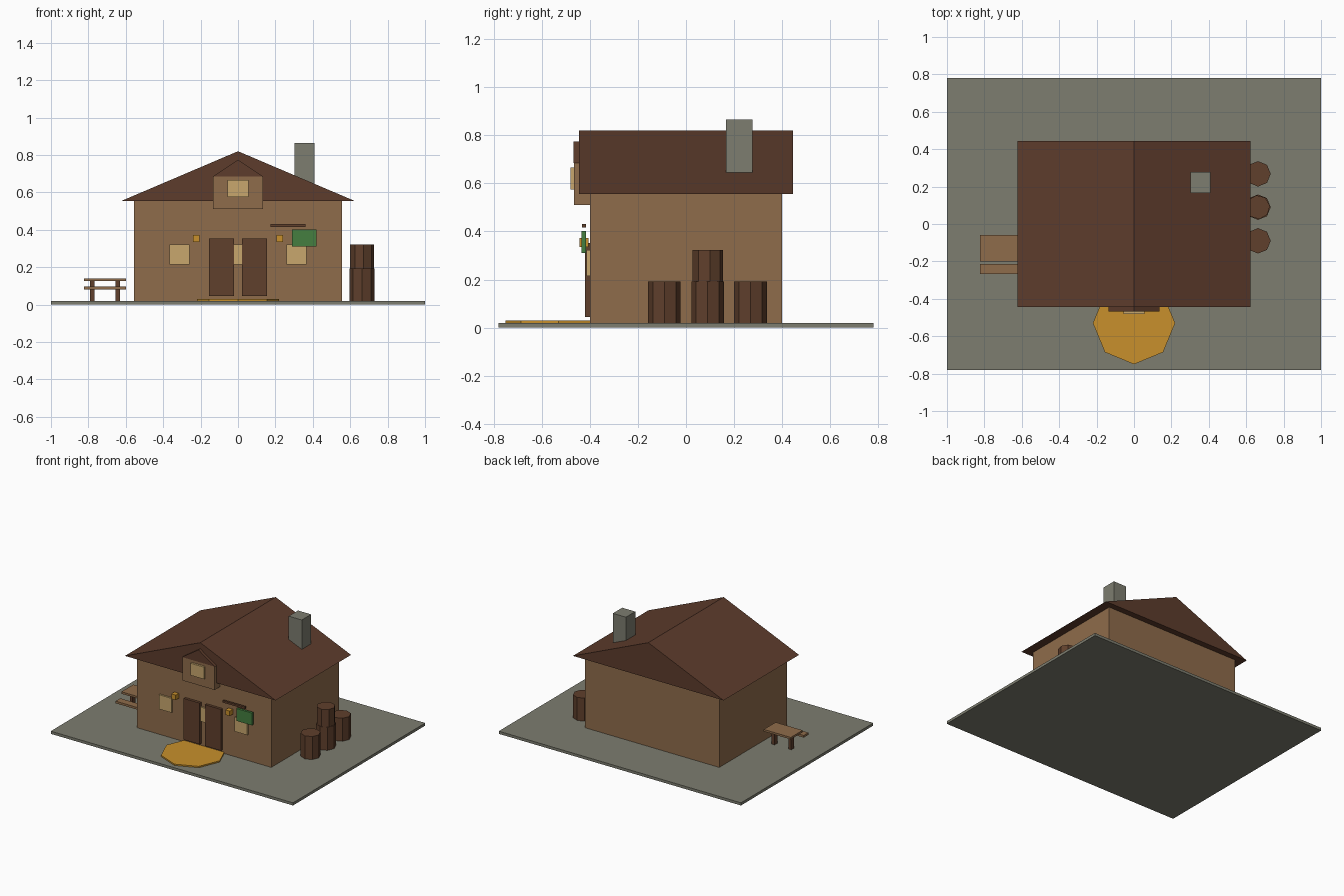
import bpy
from math import radians

cube = bpy.data.objects.get("Cube")
if cube:
    bpy.data.objects.remove(cube, do_unlink=True)


def material(name, rgb):
    m = bpy.data.materials.new(name)
    m.use_nodes = True
    m.diffuse_color = (*rgb, 1)
    m.node_tree.nodes["Principled BSDF"].inputs["Base Color"].default_value = (*rgb, 1)
    return m


stone = material("grey_stone", (0.205, 0.205, 0.16))
wood = material("light_wood", (0.275, 0.15, 0.07))
dark = material("dark_wood", (0.115, 0.05, 0.025))
roofing = material("roof_brown", (0.11, 0.045, 0.025))
glass = material("lit_window", (0.58, 0.39, 0.155))
amber = material("amber_glow", (0.58, 0.28, 0.025))
green = material("sign_green", (0.058, 0.21, 0.05))


def mesh_object(name, verts, faces, mat):
    me = bpy.data.meshes.new(name)
    me.from_pydata(verts, [], faces)
    me.materials.append(mat)
    ob = bpy.data.objects.new(name, me)
    bpy.context.collection.objects.link(ob)
    return ob


def box(name, x, y, z, mat):
    """Box from (min, max) ranges along each axis."""
    verts = [(a, b, c) for a in x for b in y for c in z]
    faces = [(0, 1, 3, 2), (4, 6, 7, 5), (0, 4, 5, 1),
             (2, 3, 7, 6), (0, 2, 6, 4), (1, 5, 7, 3)]
    return mesh_object(name, verts, faces, mat)


def gable(name, half, y, z, mat):
    """Triangular prism with its ridge along y."""
    verts = [(px, py, pz) for py in y
             for px, pz in ((-half, z[0]), (half, z[0]), (0, z[1]))]
    faces = [(0, 1, 2), (3, 5, 4), (0, 3, 4, 1), (1, 4, 5, 2), (2, 5, 3, 0)]
    return mesh_object(name, verts, faces, mat)


def octagon(name, x, y, z, radius, mat, turn=0):
    bpy.ops.mesh.primitive_cylinder_add(
        vertices=8, radius=radius, depth=z[1] - z[0],
        location=(x, y, sum(z) / 2), rotation=(0, 0, radians(turn)))
    ob = bpy.context.object
    ob.name = name
    ob.data.materials.append(mat)


# Ground and main building
box("ground", (-1, 1), (-0.78, 0.78), (0, 0.02), stone)
box("walls", (-0.555, 0.555), (-0.4, 0.4), (0.02, 0.556), wood)
gable("main_roof", 0.622, (-0.445, 0.445), (0.555, 0.82), roofing)
box("chimney", (0.302, 0.41), (0.167, 0.277), (0.645, 0.865), stone)

# Dormer
box("dormer", (-0.133, 0.133), (-0.465, -0.33), (0.51, 0.685), wood)
gable("dormer_roof", 0.135, (-0.467, -0.33), (0.685, 0.775), roofing)
box("dormer_window", (-0.055, 0.055), (-0.48, -0.46), (0.575, 0.665), glass)

# Windows, doors and lanterns
for name, x in (("right", -0.312), ("middle", 0), ("left", 0.312)):
    box(name + "_window", (x - 0.053, x + 0.053), (-0.413, -0.395), (0.215, 0.322), glass)
for name, s in (("right", -1), ("left", 1)):
    x = s * 0.088
    box(name + "_door", (x - 0.066, x + 0.066), (-0.42, -0.395), (0.045, 0.353), dark)
    x = s * 0.223
    box(name + "_lantern", (x - 0.018, x + 0.018), (-0.442, -0.405), (0.335, 0.372), amber)

# Hanging sign
box("sign_bar", (0.175, 0.36), (-0.433, -0.417), (0.416, 0.43), dark)
box("sign_board", (0.29, 0.42), (-0.434, -0.416), (0.31, 0.402), green)

# Glow on the ground before the doors
octagon("doorstep_glow", 0, -0.53, (0.018, 0.03), 0.22, amber)

# Barrels
for i, y in enumerate((-0.09, 0.09, 0.268)):
    octagon("barrel_%d" % (i + 1), 0.663, y, (0.02, 0.192), 0.068, dark)
octagon("stacked_barrel", 0.663, 0.09, (0.192, 0.322), 0.064, dark, 8)

# Picnic table and bench
box("table_top", (-0.823, -0.6), (-0.2, -0.06), (0.125, 0.14), wood)
box("bench", (-0.823, -0.6), (-0.268, -0.213), (0.08, 0.096), wood)
for i, x in enumerate((-0.78, -0.643)):
    box("table_leg_%d" % (i + 1), (x - 0.012, x + 0.012), (-0.145, -0.11), (0.02, 0.126), dark)
